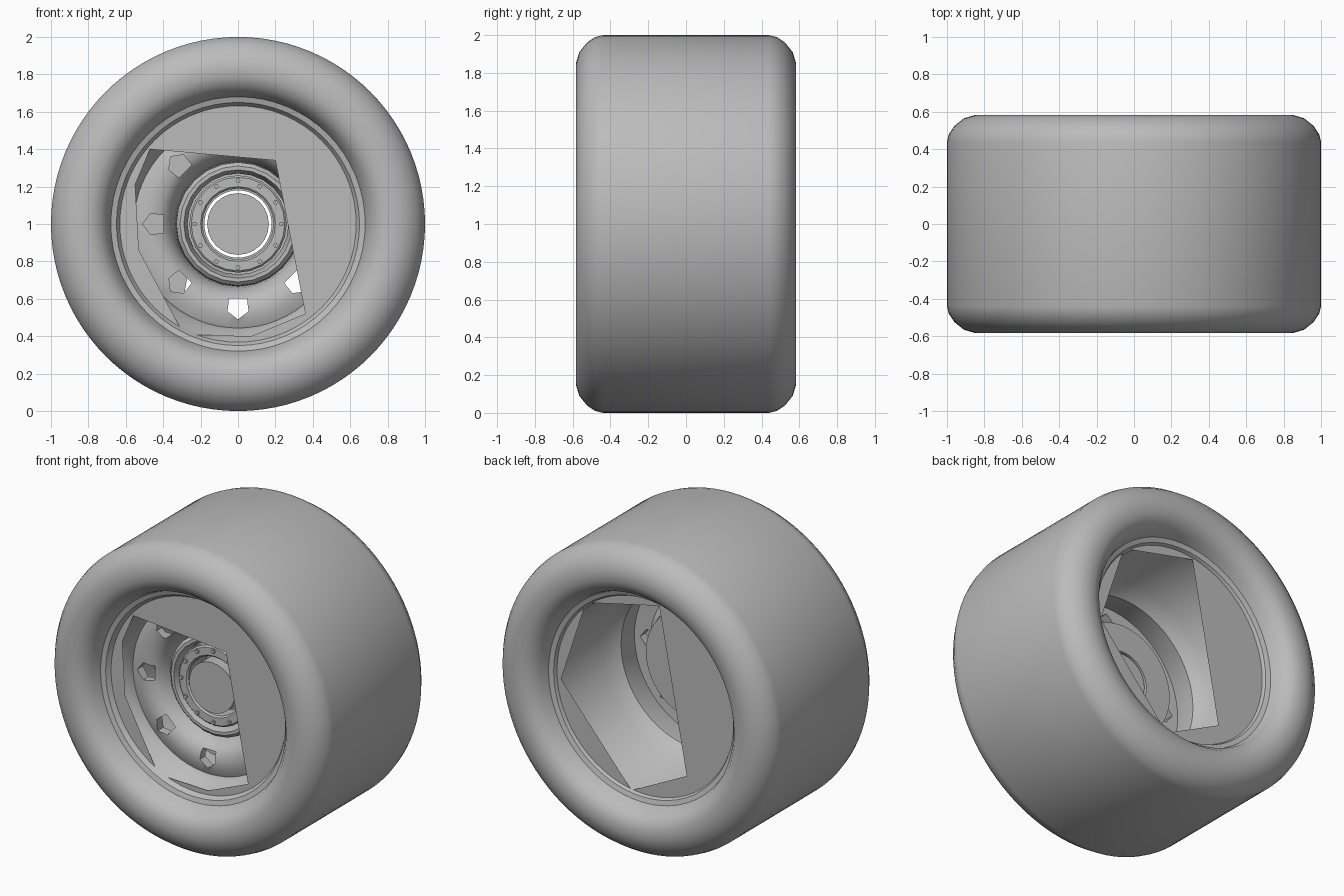
import bpy, bmesh
from math import sin, cos, pi, tau, radians
from mathutils import Vector

if "Cube" in bpy.data.objects:
    bpy.data.objects.remove(bpy.data.objects["Cube"], do_unlink=True)

grey = bpy.data.materials.new("plain_grey")
grey.use_nodes = True
color = (0.5, 0.5, 0.5, 1)
grey.diffuse_color = color
grey.node_tree.nodes["Principled BSDF"].inputs["Base Color"].default_value = color


def polar(r, y, a):
    return Vector((r * cos(a), y, 1 + r * sin(a)))


def finish(name, bm, smooth=None):
    bmesh.ops.recalc_face_normals(bm, faces=bm.faces)
    mesh = bpy.data.meshes.new(name)
    bm.to_mesh(mesh)
    bm.free()
    mesh.materials.append(grey)
    obj = bpy.data.objects.new(name, mesh)
    bpy.context.collection.objects.link(obj)
    bpy.ops.object.select_all(action="DESELECT")
    obj.select_set(True)
    bpy.context.view_layer.objects.active = obj
    if smooth:
        bpy.ops.object.shade_smooth_by_angle(angle=radians(smooth))
    return obj


def lathe(name, profile, segs, smooth=40):
    """Revolve a closed (radius, y) profile around the axle."""
    bm = bmesh.new()
    rings = [[bm.verts.new(polar(r, y, tau * i / segs)) for r, y in profile]
             for i in range(segs)]
    n = len(profile)
    for i in range(segs):
        a, b = rings[i], rings[(i + 1) % segs]
        for j in range(n):
            k = (j + 1) % n
            bm.faces.new((a[j], a[k], b[k], b[j]))
    return finish(name, bm, smooth)


def prism(bm, points, depth):
    """Extrude a polygon backwards along the axle."""
    front = [bm.verts.new(p) for p in points]
    back = [bm.verts.new(p + Vector((0, depth, 0))) for p in points]
    bm.faces.new(front)
    bm.faces.new(back[::-1])
    n = len(points)
    for i in range(n):
        k = (i + 1) % n
        bm.faces.new((front[i], back[i], back[k], front[k]))


def rim_plate(name, opening, y):
    """Flat disc in the rim mouth with an angular opening."""
    bm = bmesh.new()
    edge = [polar(0.68, y, tau * i / 32) for i in range(32)]
    hole = [Vector((x, y, 1 + z)) for x, z in opening]
    for loop in (edge, hole):
        vs = [bm.verts.new(p) for p in loop]
        for i in range(len(vs)):
            bm.edges.new((vs[i - 1], vs[i]))
    bmesh.ops.triangle_fill(bm, use_beauty=True, edges=bm.edges[:])
    return finish(name, bm)


# Tyre: rounded shoulders, mirrored front to back
half = [(0.66, -0.40), (0.68, -0.45), (0.70, -0.51), (0.74, -0.56), (0.79, -0.58),
        (0.85, -0.583), (0.91, -0.565), (0.96, -0.525), (0.99, -0.48), (1.0, -0.44)]
lathe("tire", half + [(r, -y) for r, y in reversed(half)], 96, 60)

# Barrel of the rim
lathe("rim_barrel", [(0.68, -0.45), (0.65, -0.44), (0.62, -0.39), (0.57, -0.34),
                     (0.55, -0.27), (0.54, -0.10), (0.61, -0.02), (0.63, 0.40),
                     (0.65, 0.44), (0.68, 0.45), (0.68, 0.40), (0.66, 0.0), (0.66, -0.40)], 64)

# Dished wheel disc with eight windows
dish = lathe("wheel_disc", [(0.56, -0.29), (0.50, -0.315), (0.42, -0.31), (0.37, -0.27),
                            (0.34, -0.20), (0.33, -0.13), (0.18, -0.13), (0.18, -0.10),
                            (0.36, -0.10), (0.39, -0.21), (0.44, -0.26), (0.56, -0.25)], 64)
bm = bmesh.new()
for i in range(8):
    a = i * tau / 8
    shape = [(0.40, -0.12), (0.40, 0.12), (0.47, 0.12), (0.51, 0.0), (0.47, -0.12)]
    prism(bm, [polar(r, -0.45, a + d) for r, d in shape], 0.4)
cutter = finish("window_cutter", bm)
cutter.hide_render = True
cut = dish.modifiers.new("windows", "BOOLEAN")
cut.operation = "DIFFERENCE"
cut.object = cutter
bpy.context.view_layer.objects.active = dish
bpy.ops.object.modifier_apply(modifier="windows")
bpy.data.objects.remove(cutter, do_unlink=True)

# Hub: outer collar, bolt ring and centre cap
lathe("hub_collar", [(0.335, -0.13), (0.33, -0.23), (0.31, -0.25), (0.29, -0.25),
                     (0.27, -0.20), (0.27, -0.13)], 24)
lathe("bolt_ring", [(0.26, -0.12), (0.26, -0.24), (0.25, -0.25), (0.20, -0.25),
                    (0.19, -0.24), (0.19, -0.12)], 24)
bm = bmesh.new()
prism(bm, [polar(0.165, -0.27, tau * i / 24) for i in range(24)], 0.17)
finish("hub_cap", bm, 40)

# Twelve small bolts
bm = bmesh.new()
for i in range(12):
    centre = polar(0.232, -0.265, i * tau / 12)
    prism(bm, [centre + Vector((0.013 * cos(k * pi / 3), 0, 0.013 * sin(k * pi / 3)))
               for k in range(6)], 0.03)
finish("hub_bolts", bm)

# Flat plates closing part of each rim mouth
rim_plate("front_rim_plate", [(-0.47, 0.40), (0.20, 0.34), (0.36, -0.48), (0.07, -0.60),
                              (-0.29, -0.59), (-0.53, -0.14), (-0.55, 0.21)], -0.41)
rim_plate("back_rim_plate", [(0.43, 0.50), (-0.10, 0.62), (-0.30, -0.44),
                             (0.10, -0.64), (0.61, -0.05)], 0.42)
